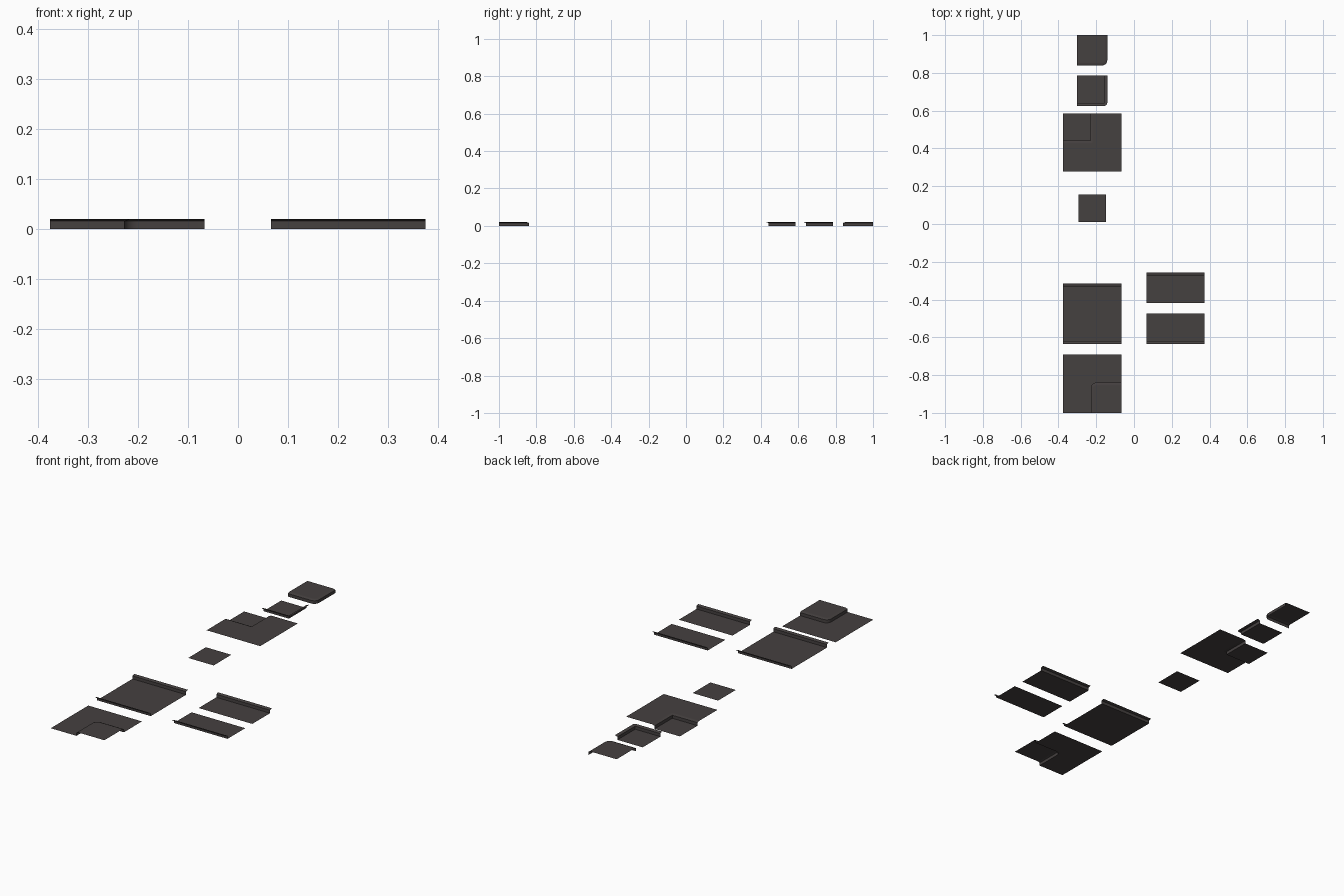
import bpy, bmesh, math

if "Cube" in bpy.data.objects:
    bpy.data.objects.remove(bpy.data.objects["Cube"])

asphalt = bpy.data.materials.new("dark_asphalt")
asphalt.diffuse_color = (0.06, 0.052, 0.051, 1)
asphalt.use_nodes = True
asphalt.node_tree.nodes["Principled BSDF"].inputs["Base Color"].default_value = asphalt.diffuse_color

LANE = 0.145      # half width of the lane
EDGE = 0.1605     # lane plus curb
TILE = 0.308      # full tile
TOP, LIP = 0.02, 0.016


def finish(name, rows, cap=None):
    """Skin a list of point rows into an open sheet facing up."""
    bm = bmesh.new()
    vr = [[bm.verts.new(p) for p in row] for row in rows]
    if cap:
        bm.faces.new([bm.verts.new(cap)] + vr[0])
    for a, b in zip(vr, vr[1:]):
        for i in range(len(a) - 1):
            bm.faces.new((a[i], a[i + 1], b[i + 1], b[i]))
    bmesh.ops.remove_doubles(bm, verts=bm.verts, dist=1e-5)
    bmesh.ops.recalc_face_normals(bm, faces=bm.faces)
    bm.normal_update()
    if sum(f.normal.z * f.calc_area() for f in bm.faces) < 0:
        bmesh.ops.reverse_faces(bm, faces=bm.faces)
    me = bpy.data.meshes.new(name)
    bm.to_mesh(me)
    bm.free()
    me.materials.append(asphalt)
    ob = bpy.data.objects.new(name, me)
    bpy.context.collection.objects.link(ob)
    bpy.ops.object.select_all(action='DESELECT')
    ob.select_set(True)
    bpy.context.view_layer.objects.active = ob
    bpy.ops.object.shade_smooth_by_angle(angle=math.radians(30))
    return ob


def straight(name, x0, x1, profile):
    """Extrude a (y, z) profile along x."""
    finish(name, [[(x0, y, z), (x1, y, z)] for y, z in profile])


def corner(name, ox, oy, sx, sy, levels, n=6):
    """Corner tile: nested L-shaped rows (size, height, corner radius)."""
    rows = []
    for s, z, r in levels:
        pts = [(0, s)]
        for i in range(n + 1):
            t = math.pi / 2 * (1 - i / n)
            pts.append((s - r + r * math.cos(t), s - r + r * math.sin(t)))
        pts.append((s, 0))
        rows.append([(ox + sx * x, oy + sy * y, z) for x, y in pts])
    finish(name, rows, (ox, oy, levels[0][1]))


# Curb seen from the lane (rising outward) and from the pavement (falling outward)
rise = [(LANE, 0, 0), (LANE, LIP, 0), (LANE + 0.0115, TOP, 0.0115), (EDGE, TOP, 0.0155)]
fall = [(LANE, TOP, 0.0115), (LANE + 0.004, TOP, 0.0155), (EDGE, LIP, 0.027), (EDGE, 0, 0.027)]

# Small corners
corner("pavement_corner", -0.302, 1.0, 1, -1, fall)
corner("lane_inner_corner", -0.302, 0.786, 1, -1, rise)

# Large corners
corner("large_lane_corner", -0.375, 0.586, 1, -1, rise + [(TILE, TOP, 0)])
corner("large_pavement_corner", -0.067, -1.0, -1, 1, fall + [(TILE, 0, 0)])

# Plain flat tile
straight("flat_tile", -0.294, -0.148, [(0.0115, 0), (0.1565, 0)])

# Straight pieces
side = [(d, z) for d, z, r in rise]
yc = -0.475
straight("two_curb_road", -0.375, -0.067,
         [(yc - d, z) for d, z in reversed(side)] + [(yc + d, z) for d, z in side])
straight("back_curb_road", 0.066, 0.374,
         [(-0.417, 0)] + [(-0.417 + d, z) for d, z in side])
straight("front_curb_road", 0.066, 0.374,
         [(yc, 0)] + [(yc - d, z) for d, z in side])
